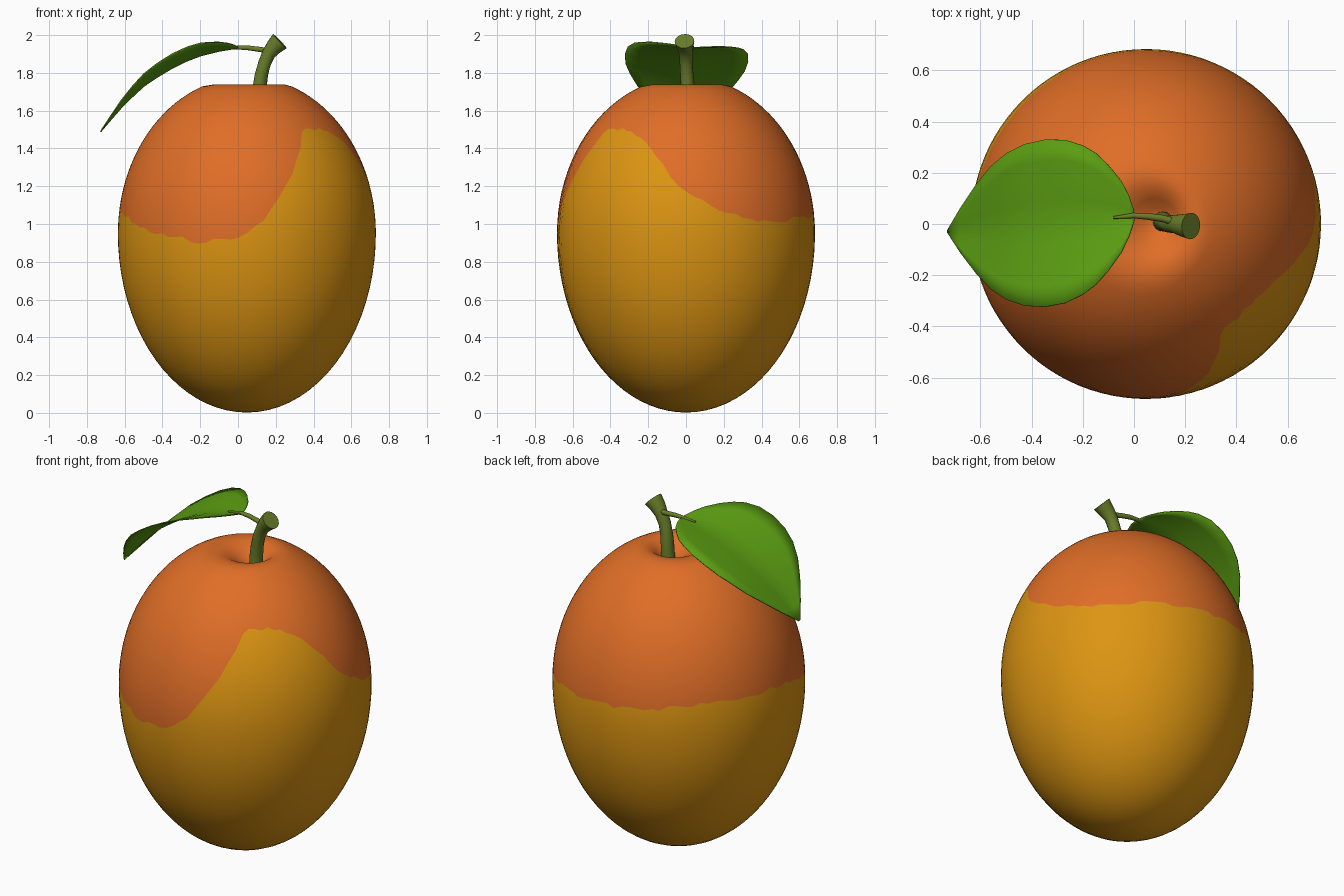
import bpy, bmesh, math, random
from mathutils import Vector

random.seed(4)
cube = bpy.data.objects.get("Cube")
if cube:
    bpy.data.objects.remove(cube, do_unlink=True)


def material(name, rgb):
    m = bpy.data.materials.new(name)
    m.use_nodes = True
    m.diffuse_color = (*rgb, 1)
    m.node_tree.nodes["Principled BSDF"].inputs["Base Color"].default_value = (*rgb, 1)
    return m


YELLOW = material("ripe yellow", (0.72, 0.30, 0.006))
ORANGE = material("blush orange", (0.74, 0.155, 0.02))
LEAF = material("leaf green", (0.105, 0.34, 0.006))
STEM = material("stem green", (0.14, 0.205, 0.022))


def finish(name, bm, mats, angle=50):
    bmesh.ops.remove_doubles(bm, verts=bm.verts, dist=0.0001)
    mesh = bpy.data.meshes.new(name)
    bm.to_mesh(mesh)
    bm.free()
    for m in mats:
        mesh.materials.append(m)
    obj = bpy.data.objects.new(name, mesh)
    bpy.context.collection.objects.link(obj)
    bpy.ops.object.select_all(action='DESELECT')
    obj.select_set(True)
    bpy.context.view_layer.objects.active = obj
    bpy.ops.object.shade_smooth_by_angle(angle=math.radians(angle))
    return obj


def lerp_table(table, x):
    """Piecewise linear lookup in a sorted list of (x, value)."""
    for (x0, v0), (x1, v1) in zip(table, table[1:]):
        if x <= x1:
            return v0 + (v1 - v0) * (x - x0) / (x1 - x0)
    return table[-1][1]


def bridge(bm, rings, closed):
    """Quads between rows of vertices; returns faces row by row."""
    rows = []
    for a, b in zip(rings, rings[1:]):
        n = len(a)
        rows.append([bm.faces.new((a[i], a[(i + 1) % n], b[(i + 1) % n], b[i]))
                     for i in range(n if closed else n - 1)])
    return rows


# Fruit: revolved oval whose rows bend to follow the edge of the orange blush
COLS, LOW, HIGH = 96, 22, 18
MID, RAD, CX = 0.95, 0.683, 0.047
BLUSH = [(0, 1.18), (17, 1.07), (27, 1.02), (50, 1.02), (90, 1.05), (135, 1.1),
         (180, 1.1), (205, 1.02), (225, 0.95), (250, 0.905), (266, 0.93),
         (275, 1.0), (283, 1.1), (292, 1.25), (297, 1.35), (303, 1.49),
         (316, 1.5), (333, 1.47), (342, 1.4), (351, 1.27), (360, 1.18)]
DIMPLE = [(0.19, 1.738), (0.14, 1.731), (0.09, 1.70), (0.05, 1.668), (0, 1.65)]
TOP = math.asin(0.938)


def oval(phi):
    height = 0.83 if phi > 0 else 0.948
    return RAD * math.cos(phi), MID + height * math.sin(phi)


bm = bmesh.new()
columns = []
for c in range(COLS):
    theta = 2 * math.pi * c / COLS
    edge_z = lerp_table(BLUSH, math.degrees(theta)) + random.uniform(-0.014, 0.014)
    edge = math.asin((edge_z - MID) / (0.83 if edge_z > MID else 0.948))
    start = -math.pi / 2
    profile = [oval(start + (edge - start) * i / LOW) for i in range(LOW)]
    profile += [oval(edge + (TOP - edge) * i / HIGH) for i in range(HIGH + 1)]
    profile += DIMPLE
    column = []
    for i, (r, z) in enumerate(profile):
        k = max(0, i - LOW - HIGH) / len(DIMPLE)
        column.append(bm.verts.new((CX + 0.055 * k + r * math.cos(theta),
                                    0.015 * k + r * math.sin(theta), z)))
    columns.append(column)
for row, faces in enumerate(bridge(bm, list(zip(*columns)), True)):
    for f in faces:
        f.material_index = int(row >= LOW)
finish("fruit", bm, [YELLOW, ORANGE], 80)


# Stem and leaf stalk: tapered round tubes
def tube(name, points, sides):
    bm = bmesh.new()
    centres = [Vector(p[:3]) for p in points]
    rings = []
    for i, (centre, p) in enumerate(zip(centres, points)):
        tangent = centres[min(i + 1, len(points) - 1)] - centres[max(i - 1, 0)]
        turn = tangent.to_track_quat('Z', 'Y')
        angles = [2 * math.pi * s / sides for s in range(sides)]
        rings.append([bm.verts.new(centre + turn @ Vector(
            (p[3] * math.cos(a), p[3] * math.sin(a), 0))) for a in angles])
    bridge(bm, rings, True)
    bm.faces.new(rings[0][::-1])
    bm.faces.new(rings[-1])
    finish(name, bm, [STEM])


tube("stem", [(0.112, 0.01, 1.63, 0.04), (0.114, 0.01, 1.72, 0.037),
              (0.124, 0.005, 1.79, 0.035), (0.14, 0, 1.85, 0.034),
              (0.162, 0, 1.90, 0.036), (0.19, -0.005, 1.937, 0.044),
              (0.222, -0.008, 1.968, 0.052)], 16)
tube("leaf_stalk", [(0.17, 0.005, 1.915, 0.015), (0.11, 0.022, 1.925, 0.014),
                    (0.05, 0.03, 1.933, 0.013), (0, 0.033, 1.934, 0.011),
                    (-0.08, 0.025, 1.926, 0.005)], 10)

# Leaf: arched blade, folded slightly upwards along the midrib
WIDTH = [(0, 0.02), (0.02, 0.08), (0.05, 0.14), (0.1, 0.205), (0.15, 0.257),
         (0.2, 0.29), (0.27, 0.318), (0.35, 0.326), (0.43, 0.315), (0.5, 0.285),
         (0.56, 0.24), (0.62, 0.17), (0.68, 0.085), (0.73, 0.004)]
RIB = [(0, 1.935), (0.1, 1.918), (0.2, 1.893), (0.3, 1.855), (0.4, 1.80),
       (0.5, 1.732), (0.6, 1.64), (0.67, 1.56), (0.73, 1.49)]
bm = bmesh.new()
rows = []
for x, half in WIDTH:
    rib_y, rib_z = 0.033 - 0.085 * x, lerp_table(RIB, x)
    row = []
    for j in range(-4, 5):
        v = j / 4
        lift = (0.17 - 0.06 * v) * half * abs(v)
        row.append(bm.verts.new((-x, rib_y + half * v, rib_z + lift)))
    rows.append(row)
bridge(bm, rows, False)
bmesh.ops.recalc_face_normals(bm, faces=bm.faces)
if sum(f.normal.z for f in bm.faces) < 0:
    bmesh.ops.reverse_faces(bm, faces=bm.faces)
leaf = finish("leaf", bm, [LEAF], 40)
blade = leaf.modifiers.new("thickness", 'SOLIDIFY')
blade.thickness = 0.006
